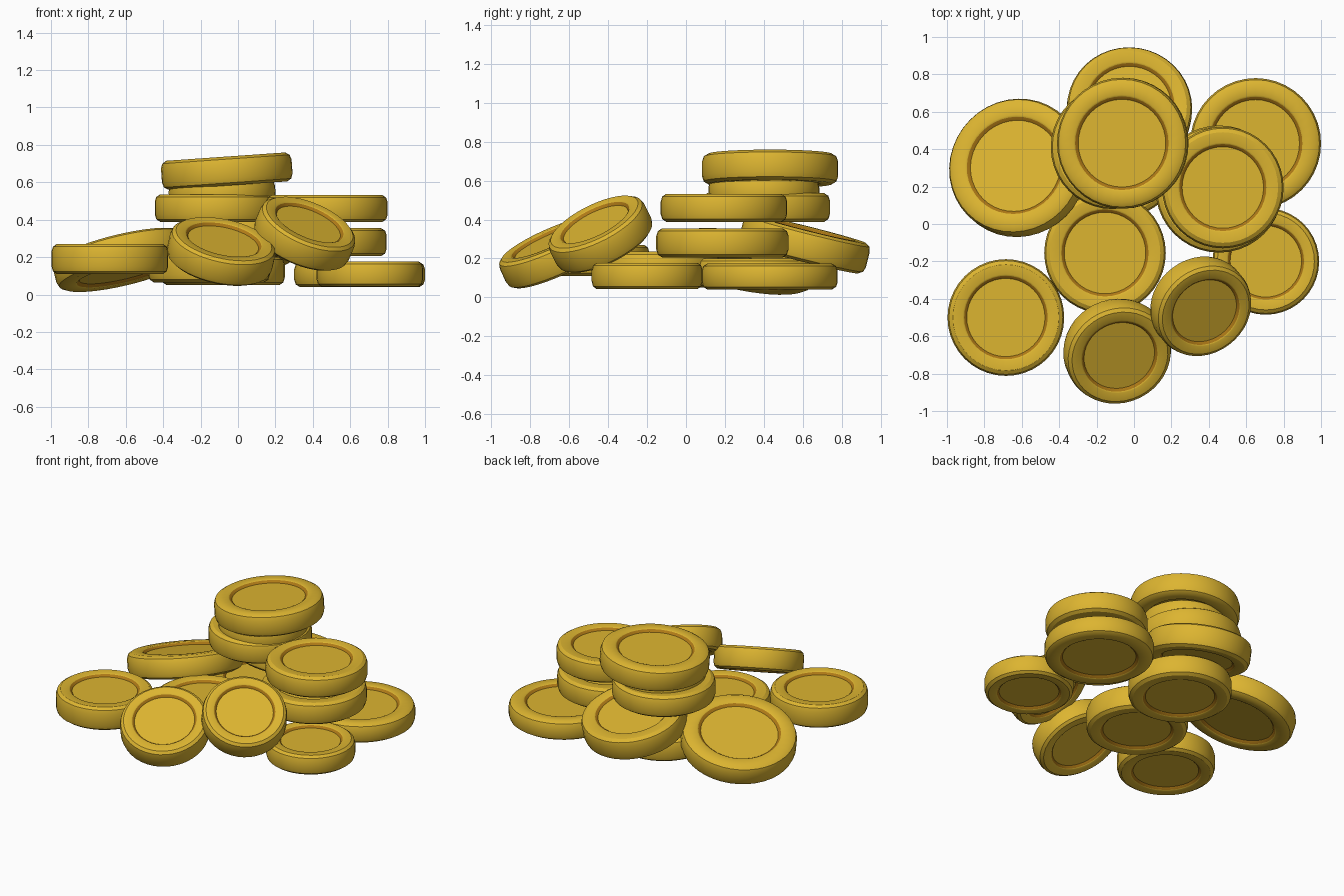
import bpy, math
from mathutils import Vector

if "Cube" in bpy.data.objects:
    bpy.data.objects.remove(bpy.data.objects["Cube"])


def material(name, rgb):
    m = bpy.data.materials.new(name)
    m.diffuse_color = (*rgb, 1)
    m.use_nodes = True
    m.node_tree.nodes["Principled BSDF"].inputs["Base Color"].default_value = m.diffuse_color
    return m


GOLD = material("gold", (0.72, 0.46, 0.03))
BRONZE = material("dark gold", (0.42, 0.19, 0.008))
SEGS = 40


def coin(name, x, y, z, r, thick=0.15, slope=(0, 0)):
    """Lathed coin with a recess on both faces; slope = normal's x and y lean."""
    h = thick / 2
    half = [(0.67 * r, h - 0.018), (0.715 * r, h - 0.004), (0.74 * r, h),
            (0.91 * r, h), (0.975 * r, h - 0.014), (r, h - 0.04)]
    profile = half + [(a, -b) for a, b in reversed(half)]
    verts, faces, mats = [], [], []
    for pr, pz in profile:
        for i in range(SEGS):
            a = 2 * math.pi * i / SEGS
            verts.append((pr * math.cos(a), pr * math.sin(a), pz))
    n = len(profile)
    for k in range(n - 1):
        for i in range(SEGS):
            j = (i + 1) % SEGS
            faces.append((k * SEGS + i, (k + 1) * SEGS + i,
                          (k + 1) * SEGS + j, k * SEGS + j))
            # recess walls are dark
            mats.append(1 if k in (0, n - 2) else 0)
    faces.append(tuple(range(SEGS)))
    faces.append(tuple((n - 1) * SEGS + i for i in reversed(range(SEGS))))
    mats += [0, 0]

    me = bpy.data.meshes.new(name)
    me.from_pydata(verts, [], faces)
    me.materials.append(GOLD)
    me.materials.append(BRONZE)
    for p, m in zip(me.polygons, mats):
        p.material_index = m
    ob = bpy.data.objects.new(name, me)
    bpy.context.collection.objects.link(ob)
    ob.location = (x, y, z)
    normal = Vector((slope[0], slope[1], 1)).normalized()
    ob.rotation_mode = 'QUATERNION'
    ob.rotation_quaternion = Vector((0, 0, 1)).rotation_difference(normal)
    bpy.ops.object.select_all(action='DESELECT')
    ob.select_set(True)
    bpy.context.view_layer.objects.active = ob
    bpy.ops.object.shade_smooth_by_angle(angle=math.radians(32))
    return ob


# Coins lying around the edge
coin("left_front_coin", -0.685, -0.50, 0.19, 0.312, 0.16)
coin("left_leaning_coin", -0.62, 0.30, 0.185, 0.37, 0.15, (-0.24, 0.20))
coin("right_front_coin", 0.705, -0.20, 0.11, 0.285, 0.135)
coin("right_back_coin", 0.65, 0.43, 0.107, 0.35, 0.135)
coin("middle_coin", -0.155, -0.155, 0.15, 0.325, 0.17)

# Coins leaning at the front
coin("front_leaning_coin", -0.09, -0.68, 0.23, 0.287, 0.15, (0.22, -0.45))
coin("front_right_leaning_coin", 0.357, -0.44, 0.325, 0.272, 0.15, (0.42, -0.50))

# Right stack
coin("right_stack_lower_coin", 0.455, 0.187, 0.28, 0.34, 0.15)
coin("right_stack_upper_coin", 0.475, 0.195, 0.46, 0.325, 0.145)

# Central stack
coin("stack_base_coin", -0.08, 0.36, 0.125, 0.33, 0.15)
coin("back_leaning_coin", -0.025, 0.61, 0.275, 0.335, 0.16, (0.04, 0.25))
coin("stack_middle_coin", -0.115, 0.41, 0.462, 0.33, 0.148)
coin("stack_inner_coin", -0.085, 0.40, 0.54, 0.285, 0.13, (-0.05, 0))
coin("stack_top_coin", -0.06, 0.432, 0.66, 0.35, 0.155, (-0.07, 0))
